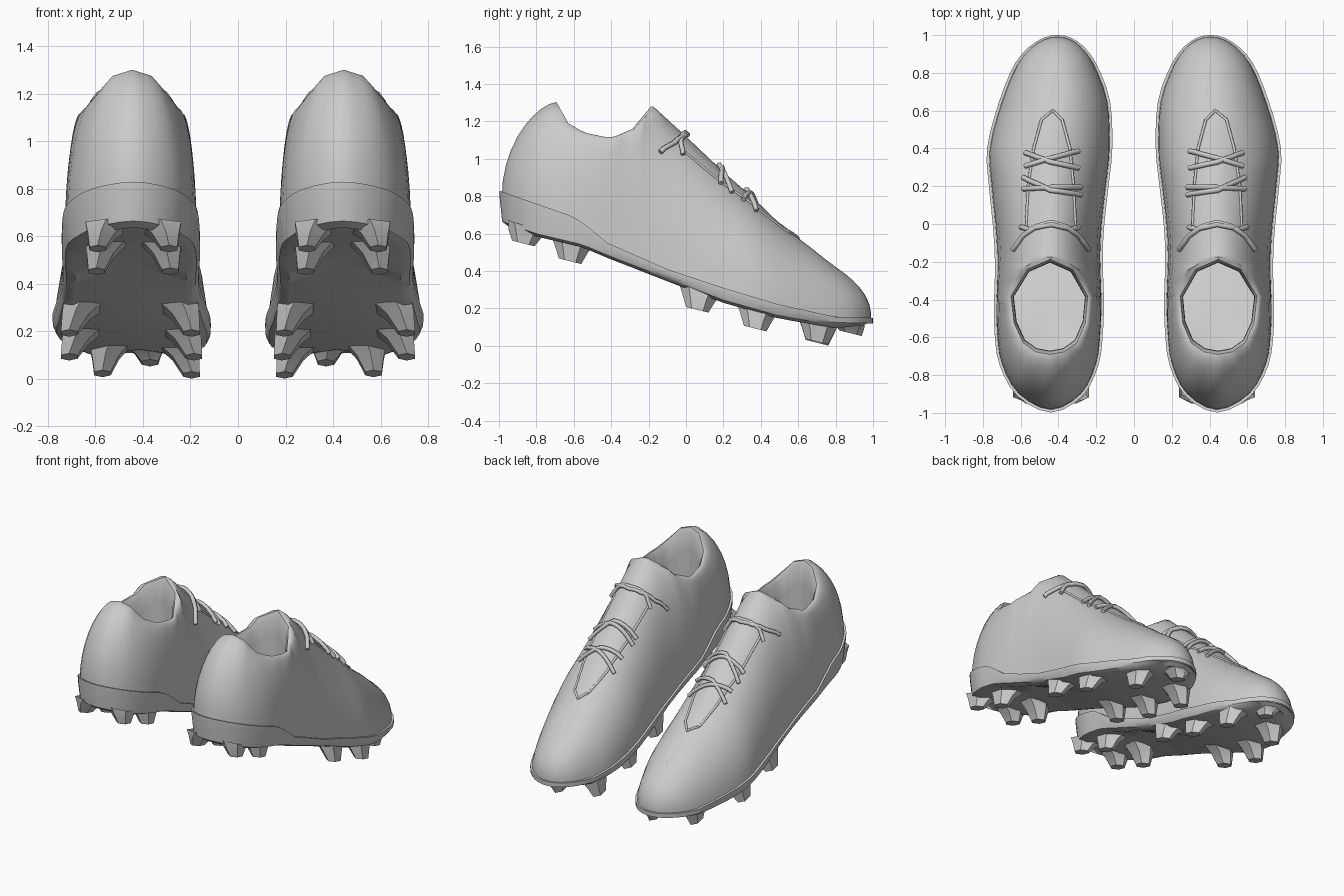
import bpy, bmesh, math
from mathutils import Vector
from mathutils.bvhtree import BVHTree

if "Cube" in bpy.data.objects:
    bpy.data.objects.remove(bpy.data.objects["Cube"])

# Half the outline stations: base x, base y, top x, top y (tops follow the instep ridge, then the collar rim)
OUTER = [(.405, .988, .405, .80), (.51, .955, .407, .77), (.615, .85, .41, .70), (.70, .65, .42, .58),
         (.765, .40, .43, .42), (.755, .2, .435, .22), (.735, 0, .44, 0), (.725, -.15, .445, -.175),
         (.724, -.28, .57, -.23), (.728, -.42, .662, -.38), (.725, -.58, .645, -.53),
         (.70, -.74, .595, -.64), (.61, -.9, .525, -.69), (.44, -.985, .445, -.705)]
INNER = [(.28, -.9, .365, -.69), (.20, -.74, .295, -.64), (.178, -.58, .248, -.53),
         (.172, -.42, .234, -.38), (.176, -.28, .32, -.23), (.178, -.15, .445, -.175),
         (.17, 0, .44, 0), (.148, .2, .435, .22), (.128, .40, .43, .42), (.14, .65, .42, .58),
         (.215, .85, .41, .70), (.305, .955, .407, .77)]
# Side-view height profiles as (y, z)
TOP = [(-.705, 1.3), (-.69, 1.275), (-.64, 1.19), (-.55, 1.14), (-.4, 1.11), (-.28, 1.16), (-.175, 1.28), (0, 1.12),
       (.2, .93), (.35, .8), (.5, .655), (.6, .575), (.7, .495), (.8, .42)]
WELT = [(-1, .83), (-.8, .76), (-.6, .69), (-.53, .64), (-.42, .55), (-.1, .41), (.2, .31), (.5, .22), (.8, .155), (1, .15)]
SOLE = [(-1, .66), (-.8, .59), (-.55, .53), (-.42, .475), (-.1, .35), (.2, .235), (.5, .15), (.8, .1), (1, .12)]
SUB, LEVELS = 3, 9


def height(table, y):
    if y <= table[0][0]:
        return table[0][1]
    for (a, za), (b, zb) in zip(table, table[1:]):
        if y <= b:
            return za + (zb - za) * (y - a) / (b - a)
    return table[-1][1]


def catmull(p0, p1, p2, p3, t):
    return .5 * (2 * p1 + (p2 - p0) * t + (2 * p0 - 5 * p1 + 4 * p2 - p3) * t * t + (3 * p1 - p0 - 3 * p2 + p3) * t ** 3)


def ramp(v, lo, hi):
    return min(max((v - lo) / (hi - lo), 0), 1)


def stations():
    pts = OUTER + INNER
    n = len(pts)
    base, top = [], []
    for i in range(n):
        b = [Vector(pts[(i + k) % n][:2]) for k in (-1, 0, 1, 2)]
        c0, c1 = Vector(pts[i][2:]), Vector(pts[(i + 1) % n][2:])
        for k in range(SUB):
            base.append(catmull(*b, k / SUB))
            top.append(c0.lerp(c1, k / SUB))
    return base, top


def bridge(bm, a, b):
    n = len(a)
    for i in range(n):
        j = (i + 1) % n
        bm.faces.new((a[i], a[j], b[j], b[i]))


def finish(bm, name, angle=40):
    bmesh.ops.remove_doubles(bm, verts=bm.verts, dist=.0006)
    bmesh.ops.recalc_face_normals(bm, faces=bm.faces)
    me = bpy.data.meshes.new(name)
    bm.to_mesh(me)
    bm.free()
    ob = bpy.data.objects.new(name, me)
    bpy.context.collection.objects.link(ob)
    mod = ob.modifiers.new("other_shoe", 'MIRROR')
    mod.use_mirror_merge = False
    bpy.ops.object.select_all(action='DESELECT')
    ob.select_set(True)
    bpy.context.view_layer.objects.active = ob
    bpy.ops.object.shade_smooth_by_angle(angle=math.radians(angle))
    return ob


base, top = stations()
N = len(base)

# Upper: walls arch from the welt to the ridge or collar rim, straighter at toe and heel
bm = bmesh.new()
rows = []
for k in range(LEVELS + 1):
    a = math.pi / 2 * k / LEVELS
    c, s = max(math.cos(a), 0), math.sin(a)
    row = []
    for b, t in zip(base, top):
        side = c ** (1.05 + .3 * ramp(abs(t.y), .45, .7))
        tip = ramp(b.y, .8, .97)
        p = t + (b - t) * (side * (1 - tip) + c * c * (1 + .25 * s) * tip)
        zb = height(WELT, b.y) - .03
        row.append(bm.verts.new((p.x, p.y, zb + (height(TOP, t.y) - zb) * s)))
    rows.append(row)
for r0, r1 in zip(rows, rows[1:]):
    bridge(bm, r0, r1)

# Padded collar roll, lining and footbed
first, last = 7 * SUB, 19 * SUB
loop = rows[-1][first:last]
mid = Vector((.447, -.42))
prev = loop
for scale, drop, floor in ((.95, -.005, 0), (.89, .04, 0), (.88, .16, 0), (.9, 0, 1)):
    ring = []
    for v in loop:
        p = mid + (v.co.xy - mid) * scale
        z = height(WELT, p.y) + .07 if floor else v.co.z - max(drop, 0)
        ring.append(bm.verts.new((p.x, p.y, z)))
    bridge(bm, prev, ring)
    prev = ring
centre = bm.verts.new((mid.x, mid.y, height(WELT, mid.y) + .08))
for i in range(len(prev)):
    bm.faces.new((prev[i], prev[(i + 1) % len(prev)], centre))
bmesh.ops.dissolve_degenerate(bm, dist=.0005, edges=bm.edges)
upper = finish(bm, "upper", 50)
tree = BVHTree.FromPolygons([v.co for v in upper.data.vertices], [list(p.vertices) for p in upper.data.polygons])

# Sole plate: outline band with an arched underside
bm = bmesh.new()


def outline(offset, table, dz):
    ring = []
    for i in range(N):
        t = base[(i + 1) % N] - base[i - 1]
        p = base[i] + Vector((-t.y, t.x)).normalized() * offset
        ring.append(bm.verts.new((p.x, p.y, height(table, p.y) + dz)))
    return ring


rings = [outline(-.02, WELT, 0), outline(.013, WELT, 0), outline(.012, WELT, -.03),
         outline(-.002, SOLE, .01), outline(-.04, SOLE, -.005)]
for r0, r1 in zip(rings, rings[1:]):
    bridge(bm, r0, r1)
edge = rings[-1]
half = N // 2
spine = []
for i in range(half + 1):
    m = (edge[i].co + edge[-i % N].co) / 2
    if 0 < i < half:
        m.z += .025 + .045 * math.exp(-((m.y + .3) / .25) ** 2)
    spine.append(bm.verts.new(m) if 0 < i < half else edge[i])
for i in range(half):
    for a, b in ((edge[i], edge[i + 1]), (edge[-i % N], edge[-(i + 1) % N])):
        quad = list(dict.fromkeys((a, b, spine[i + 1], spine[i])))
        bm.faces.new(quad)
finish(bm, "sole_plate", 35)

# Studs: tapered six-sided blades at x, y, tip height, flaring inward at the root
bm = bmesh.new()
for x, y, tip in ((.29, -.86, .545), (.59, -.86, .545), (.285, -.61, .45), (.595, -.61, .45),
                  (.195, .07, .19), (.71, .07, .19), (.185, .38, .09), (.71, .38, .09),
                  (.195, .71, .014), (.57, .71, .02), (.37, .89, .065)):
    prev = None
    for f, rx, ry, shift in ((0, .1, .115, .24), (.45, .065, .088, .1), (1, .04, .06, 0)):
        cx = x + (.44 - x) * shift
        ring = []
        for k in range(6):
            a = math.tau * (k + .5) / 6
            px = cx + rx * math.cos(a)
            py = min(max(y + ry * math.sin(a) - .01 * f, -.95), .955)
            z0 = height(SOLE, py) + .03
            ring.append(bm.verts.new((px, py, z0 + (tip - .25 * (py - y) - z0) * f)))
        if prev:
            bridge(bm, prev, ring)
        prev = ring
    bm.faces.new(prev)
finish(bm, "studs", 30)


# Laces and eyelet edging: tubes draped over the upper
def draped(name, paths, radius, lift):
    cu = bpy.data.curves.new(name, 'CURVE')
    cu.dimensions = '3D'
    cu.bevel_depth = radius
    cu.bevel_resolution = 1
    cu.use_fill_caps = True
    for path in paths:
        pts = []
        for (x0, y0), (x1, y1) in zip(path, path[1:]):
            for k in range(5):
                x, y = x0 + (x1 - x0) * k / 4, y0 + (y1 - y0) * k / 4
                hit, nor, _, _ = tree.ray_cast(Vector((x, y, 3)), Vector((0, 0, -1)))
                if hit and (k or not pts):
                    pts.append(hit + (nor if nor.z > 0 else -nor) * lift)
        for side in (1, -1):
            sp = cu.splines.new('POLY')
            sp.points.add(len(pts) - 1)
            for q, p in zip(sp.points, pts):
                q.co = (p.x * side, p.y, p.z, 1)
    ob = bpy.data.objects.new(name, cu)
    bpy.context.collection.objects.link(ob)


draped("laces", [
    [(.25, -.14), (.30, -.07), (.37, -.02), (.44, .0), (.51, -.02), (.58, -.07), (.63, -.14)],
    [(.30, -.02), (.34, -.035), (.44, -.012), (.55, -.035), (.59, -.02)],
    [(.29, .15), (.44, .17), (.58, .24)], [(.29, .19), (.44, .185), (.58, .18)],
    [(.30, .29), (.44, .32), (.57, .37)], [(.30, .38), (.44, .34), (.57, .30)]], .014, .013)
draped("eyelet_edging", [
    [(.31, -.02), (.32, .2), (.34, .4), (.38, .55)],
    [(.57, -.02), (.56, .2), (.53, .4), (.49, .55)],
    [(.38, .55), (.43, .60), (.49, .55)]], .008, .001)
